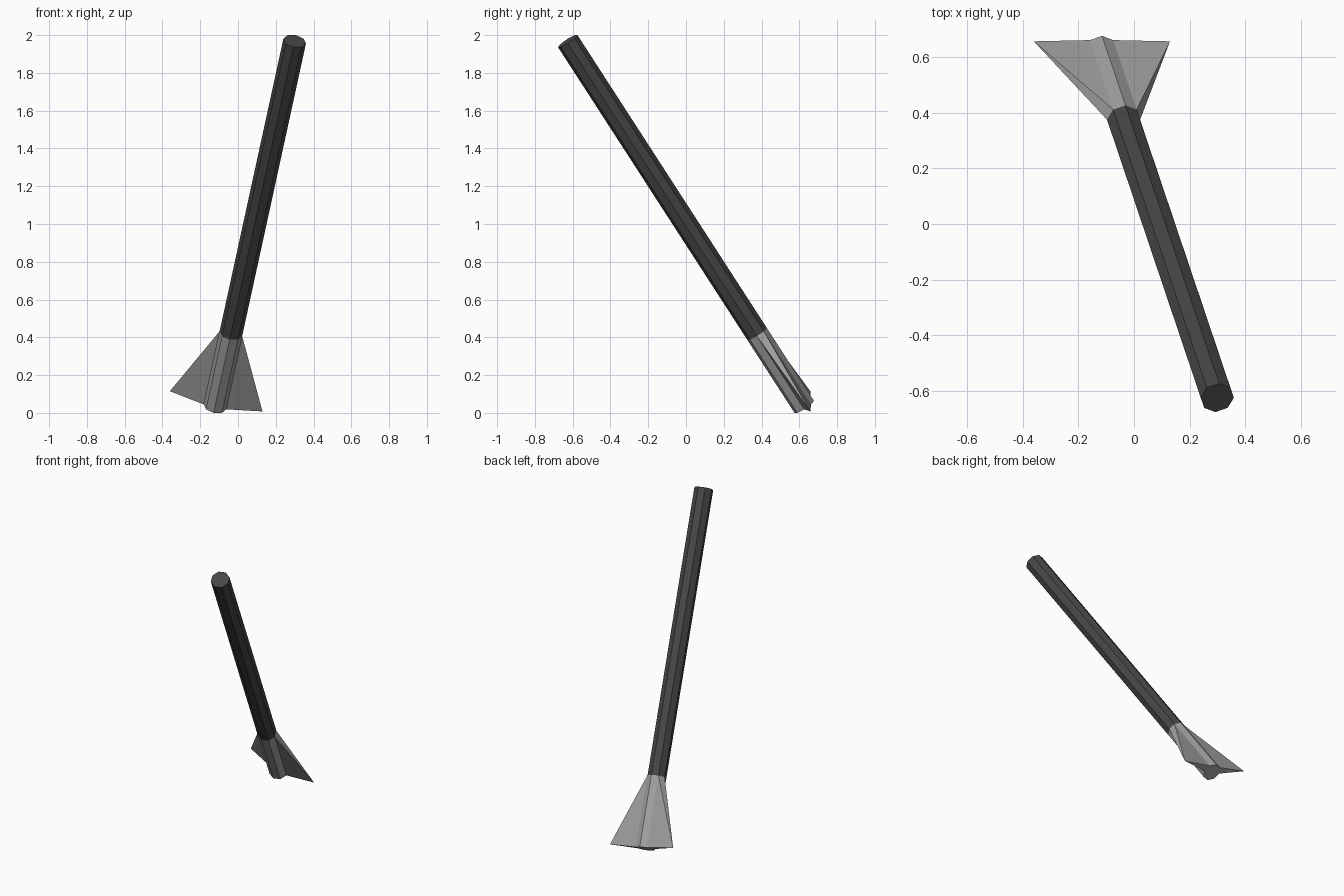
import bpy, bmesh, math
from mathutils import Vector

if "Cube" in bpy.data.objects:
    bpy.data.objects.remove(bpy.data.objects["Cube"])

R = 0.061
BOTTOM = Vector((-0.122, 0.626, 0.032))
TOP = Vector((0.300, -0.626, 1.968))
AXIS = (TOP - BOTTOM).normalized()
SIDE = Vector((AXIS.z, 0, -AXIS.x)).normalized()   # wing span direction
BACK = AXIS.cross(SIDE)                            # towards the back of the model
JOINT = BOTTOM.lerp(TOP, 0.2)


def material(name, grey):
    m = bpy.data.materials.new(name)
    m.diffuse_color = (grey, grey, grey, 1)
    m.use_nodes = True
    m.node_tree.nodes["Principled BSDF"].inputs["Base Color"].default_value = m.diffuse_color
    return m


def ring(bm, centre):
    # octagon with corners on the SIDE and BACK directions
    return [bm.verts.new(centre + R * (math.cos(a) * SIDE + math.sin(a) * BACK))
            for a in (i * math.pi / 4 for i in range(8))]


def finish(bm, name, mat):
    bmesh.ops.recalc_face_normals(bm, faces=bm.faces)
    me = bpy.data.meshes.new(name)
    bm.to_mesh(me)
    bm.free()
    me.materials.append(mat)
    ob = bpy.data.objects.new(name, me)
    bpy.context.collection.objects.link(ob)


# Long octagonal shaft, capped at its upper end
bm = bmesh.new()
lo, hi = ring(bm, JOINT), ring(bm, TOP)
for i in range(8):
    j = (i + 1) % 8
    bm.faces.new((lo[i], lo[j], hi[j], hi[i]))
bm.faces.new(hi)
finish(bm, "shaft", material("dark grey", 0.062))

# Tail: octagonal sleeve with a pointed wing grown from one face on each side
bm = bmesh.new()
lo, hi = ring(bm, BOTTOM), ring(bm, JOINT)
outline = []
for i in range(8):
    j = (i + 1) % 8
    outline.append(lo[i])
    if i in (0, 3):
        s = 1 if i == 0 else -1
        tip = bm.verts.new(BOTTOM + s * 0.251 * SIDE + 0.043 * BACK + 0.008 * AXIS)
        outline.append(tip)
        bm.faces.new((lo[i], tip, hi[i]))
        bm.faces.new((hi[i], tip, hi[j]))
        bm.faces.new((tip, lo[j], hi[j]))
    else:
        bm.faces.new((lo[i], lo[j], hi[j], hi[i]))
cap = bm.faces.new(outline)
bmesh.ops.triangulate(bm, faces=[cap])
finish(bm, "winged_tail", material("light grey", 0.36))
